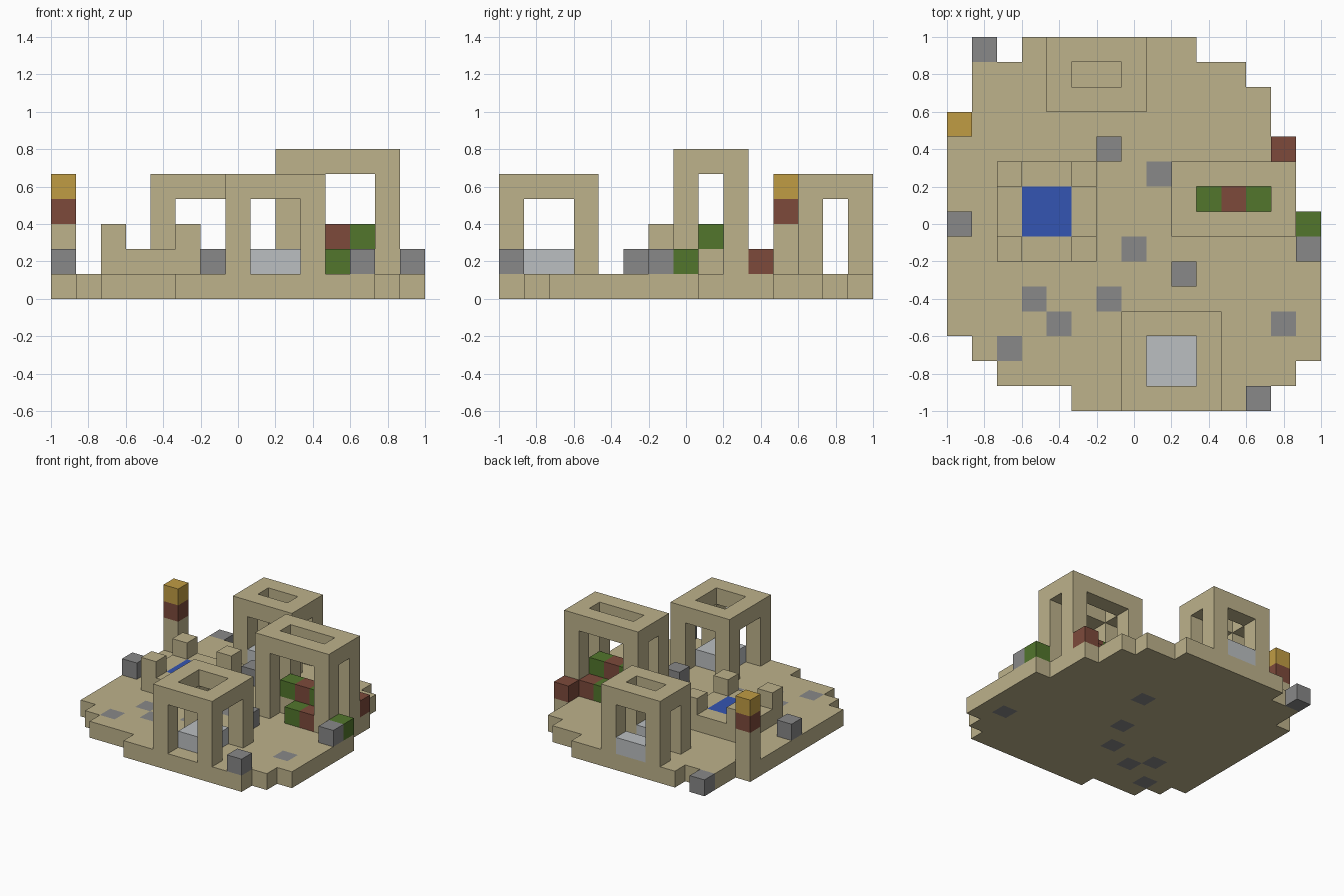
import bpy
import bmesh
from mathutils import Vector

cube = bpy.data.objects.get("Cube")
if cube:
    bpy.data.objects.remove(cube, do_unlink=True)

U = 2 / 15  # edge length of one block


def linear(c):
    c /= 255
    return c / 12.92 if c <= 0.04045 else ((c + 0.055) / 1.055) ** 2.4


def material(name, r, g, b):
    mat = bpy.data.materials.new(name)
    mat.use_nodes = True
    color = (linear(r), linear(g), linear(b), 1)
    mat.diffuse_color = color
    bsdf = next(n for n in mat.node_tree.nodes if n.type == "BSDF_PRINCIPLED")
    bsdf.inputs["Base Color"].default_value = color
    bsdf.inputs["Roughness"].default_value = 0.9
    return mat


SAND = material("sandstone", 189, 178, 139)
STONE = material("grey stone", 136, 136, 136)
OCHRE = material("ochre", 192, 156, 68)
BROWN = material("brown", 125, 74, 59)
GREEN = material("green", 82, 118, 44)
WATER = material("water blue", 52, 85, 178)
PALE = material("pale grey", 187, 191, 193)

owner = {}  # block position -> name of the part that fills it
parts = {}  # part name -> material


def fill(name, mat, xs, ys, zs):
    """Fill a box of blocks, given inclusive index ranges."""
    parts[name] = mat
    for x in range(xs[0], xs[1] + 1):
        for y in range(ys[0], ys[1] + 1):
            for z in range(zs[0], zs[1] + 1):
                owner[x, y, z] = name


def block(name, mat, x, y, z):
    fill(name, mat, (x, x), (y, y), (z, z))


def carve(xs, ys, zs):
    for x in range(xs[0], xs[1] + 1):
        for y in range(ys[0], ys[1] + 1):
            for z in range(zs[0], zs[1] + 1):
                owner.pop((x, y, z), None)


def frame(name, xs, ys, top):
    """Open pavilion: four corner posts below a roof ring."""
    fill(name, SAND, xs, ys, (1, top))
    inner_x, inner_y = (xs[0] + 1, xs[1] - 1), (ys[0] + 1, ys[1] - 1)
    carve(inner_x, inner_y, (1, top))
    carve(inner_x, ys, (1, top - 1))
    carve(xs, inner_y, (1, top - 1))


# Ground slab with a stepped outline, front row first
rows = [(5, 12), (2, 13), (1, 14)] + [(0, 14)] * 5 + [(0, 13)] * 3
rows += [(0, 12), (1, 12), (1, 11), (3, 9)]
for y, span in enumerate(rows):
    fill("ground", SAND, span, (y, y), (0, 0))

# Paving stones set into the ground, and one at its rear edge
for x, y in [(8, 9), (7, 6), (6, 4), (3, 4), (4, 3), (13, 3), (2, 2), (1, 14)]:
    block("paving_stones", STONE, x, y, 0)

# Loose stones standing on the ground
for x, y in [(0, 7), (6, 10), (9, 5), (12, 0), (14, 6)]:
    block("loose_stones", STONE, x, y, 1)

# Three open pavilions
frame("front_pavilion", (7, 10), (0, 3), 4)
frame("rear_pavilion", (4, 7), (12, 14), 4)
frame("market_pavilion", (9, 13), (7, 9), 5)

# Pale blocks inside the front and rear pavilions
fill("front_pavilion_floor", PALE, (8, 9), (1, 2), (1, 1))
for y in (12, 14):
    fill("rear_pavilion_walls", PALE, (5, 6), (y, y), (1, 1))

# Market counter and goods
fill("market_counter", SAND, (10, 12), (8, 8), (1, 1))
for x, y, z in [(10, 8, 2), (12, 8, 2), (11, 7, 1), (11, 9, 1)]:
    block("green_goods", GREEN, x, y, z)
for x, y, z in [(11, 8, 2), (12, 7, 1), (12, 9, 1)]:
    block("brown_goods", BROWN, x, y, z)
block("bush", GREEN, 14, 7, 1)
block("crate", BROWN, 13, 10, 1)

# Fountain: basin ring with corner posts around the water
fill("fountain_basin", SAND, (2, 5), (6, 9), (1, 1))
for x in (2, 5):
    for y in (6, 9):
        block("fountain_basin", SAND, x, y, 2)
fill("fountain_water", WATER, (3, 4), (7, 8), (1, 1))

# Beacon pillar at the left edge of the front view
fill("beacon_post", SAND, (0, 0), (11, 11), (1, 2))
block("beacon_band", BROWN, 0, 11, 3)
block("beacon_cap", OCHRE, 0, 11, 4)


def face_corners(cell, axis, side):
    """Corners of one block face, wound to point outwards."""
    a, b = (axis + 1) % 3, (axis + 2) % 3
    corners = []
    for da, db in [(0, 0), (1, 0), (1, 1), (0, 1)]:
        p = Vector(cell)
        p[axis] += side
        p[a] += da
        p[b] += db
        corners.append(p * U - Vector((1, 1, 0)))
    return corners if side else corners[::-1]


# Build each part from its exposed block faces
for name, mat in parts.items():
    bm = bmesh.new()
    for cell in [c for c, part in owner.items() if part == name]:
        for axis in range(3):
            for side in (0, 1):
                neighbour = list(cell)
                neighbour[axis] += 2 * side - 1
                if tuple(neighbour) not in owner:
                    corners = face_corners(cell, axis, side)
                    bm.faces.new([bm.verts.new(p) for p in corners])
    bmesh.ops.remove_doubles(bm, verts=bm.verts[:], dist=0.001)
    mesh = bpy.data.meshes.new(name)
    bm.to_mesh(mesh)
    bm.free()
    mesh.materials.append(mat)
    bpy.context.collection.objects.link(bpy.data.objects.new(name, mesh))
